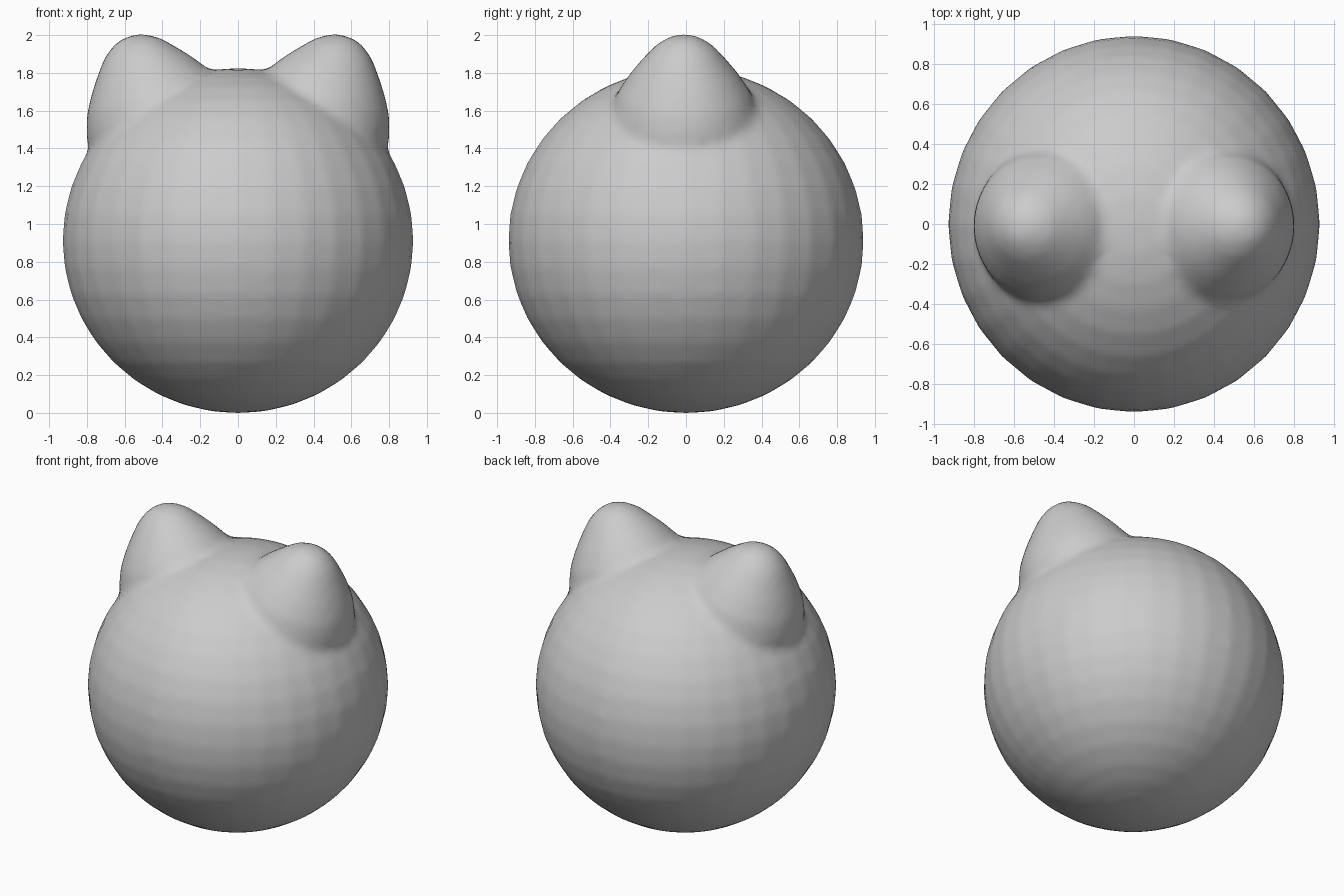
import bpy, bmesh, math
from mathutils import Matrix

if "Cube" in bpy.data.objects:
    bpy.data.objects.remove(bpy.data.objects["Cube"])

bm = bmesh.new()

# Round body, very slightly flattened
bmesh.ops.create_uvsphere(
    bm, u_segments=32, v_segments=20, radius=1,
    matrix=Matrix.Translation((0, 0, 0.912)) @ Matrix.Diagonal((0.93, 0.942, 0.914, 1)))

# Rounded ear profile: (distance along axis, radius)
EAR = [(-0.12, 0.38), (0.0, 0.405), (0.1, 0.388), (0.2, 0.35), (0.3, 0.285),
       (0.38, 0.222), (0.45, 0.162), (0.495, 0.1), (0.516, 0.05)]
SIDES = 28


def add_ear(side):
    place = (Matrix.Translation((side * 0.405, -0.01, 1.505))
             @ Matrix.Rotation(side * math.radians(20), 4, 'Y'))
    rings = []
    for h, r in EAR:
        rings.append([bm.verts.new(place @ Matrix.Rotation(2 * math.pi * i / SIDES, 4, 'Z')
                                   @ Matrix.Translation((r, 0, h)) @ Matrix.Identity(4).to_translation())
                      for i in range(SIDES)])
    for a, b in zip(rings, rings[1:]):
        for i in range(SIDES):
            j = (i + 1) % SIDES
            bm.faces.new((a[i], a[j], b[j], b[i]))
    bm.faces.new(rings[0][::-1])
    bm.faces.new(rings[-1])


for s in (-1, 1):
    add_ear(s)

mesh = bpy.data.meshes.new("head_with_ears")
bm.to_mesh(mesh)
bm.free()
head = bpy.data.objects.new("head_with_ears", mesh)
bpy.context.collection.objects.link(head)

# Fuse ears and body into one soft skin
remesh = head.modifiers.new("fuse", 'REMESH')
remesh.mode = 'VOXEL'
remesh.voxel_size = 0.03
remesh.use_smooth_shade = True
soften = head.modifiers.new("soften", 'SMOOTH')
soften.factor = 0.5
soften.iterations = 4
